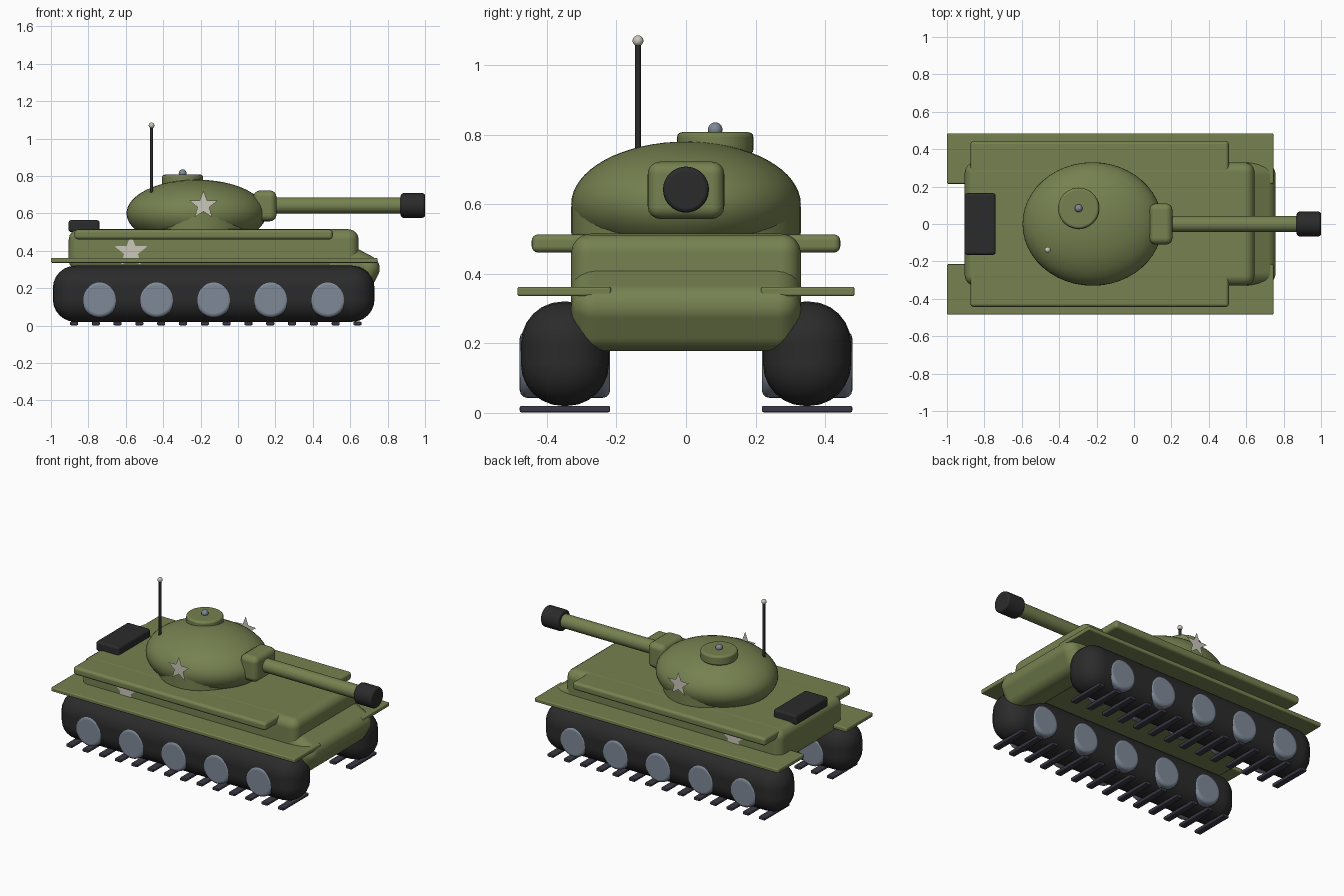
import bpy, bmesh, math
from mathutils import Matrix, Vector

if "Cube" in bpy.data.objects:
    bpy.data.objects.remove(bpy.data.objects["Cube"])


def material(name, rgb):
    m = bpy.data.materials.new(name)
    m.diffuse_color = (*rgb, 1)
    m.use_nodes = True
    m.node_tree.nodes["Principled BSDF"].inputs["Base Color"].default_value = m.diffuse_color
    return m


GREEN = material("olive green", (0.18, 0.22, 0.08))
BLACK = material("rubber black", (0.024, 0.024, 0.024))
STEEL = material("blue grey steel", (0.21, 0.25, 0.31))
TREAD = material("dark tread", (0.042, 0.040, 0.058))
CREAM = material("pale cream", (0.60, 0.57, 0.50))


def finish(name, bm, mat, loc, rot=(0, 0, 0), bevel=0.0, segments=4):
    mesh = bpy.data.meshes.new(name)
    bm.to_mesh(mesh)
    bm.free()
    mesh.materials.append(mat)
    ob = bpy.data.objects.new(name, mesh)
    bpy.context.collection.objects.link(ob)
    ob.location = loc
    ob.rotation_euler = rot
    bpy.ops.object.select_all(action='DESELECT')
    ob.select_set(True)
    bpy.context.view_layer.objects.active = ob
    if bevel:
        mesh.shade_smooth()
        mod = ob.modifiers.new("rounding", 'BEVEL')
        mod.width = bevel
        mod.segments = segments
        mod.limit_method = 'ANGLE'
        mod.angle_limit = math.radians(30)
        mod.harden_normals = True
    else:
        bpy.ops.object.shade_smooth_by_angle(angle=math.radians(35))
    return ob


def box(name, mat, loc, size, bevel=0.0, rot=(0, 0, 0), segments=4):
    bm = bmesh.new()
    bmesh.ops.create_cube(bm, size=1, matrix=Matrix.Diagonal((*size, 1)))
    return finish(name, bm, mat, loc, rot, bevel, segments)


def cylinder(name, mat, loc, radius, depth, axis='Z', bevel=0.0, scale=(1, 1, 1)):
    bm = bmesh.new()
    turn = {'X': Matrix.Rotation(math.pi / 2, 4, 'Y'),
            'Y': Matrix.Rotation(math.pi / 2, 4, 'X'),
            'Z': Matrix.Identity(4)}[axis]
    bmesh.ops.create_cone(bm, cap_ends=True, segments=40, radius1=radius,
                          radius2=radius, depth=depth,
                          matrix=Matrix.Diagonal((*scale, 1)) @ turn)
    return finish(name, bm, mat, loc, bevel=bevel, segments=3)


def ball(name, mat, loc, radii, u=24, v=16):
    bm = bmesh.new()
    bmesh.ops.create_uvsphere(bm, u_segments=u, v_segments=v, radius=1,
                              matrix=Matrix.Diagonal((*radii, 1)))
    return finish(name, bm, mat, loc)


def star(name, loc, radius, side):
    # paper-thin five-pointed marking, facing outwards
    bm = bmesh.new()
    ring = []
    for i in range(10):
        a = math.pi / 2 + i * math.pi / 5
        r = radius if i % 2 == 0 else radius * 0.42
        ring.append(bm.verts.new((r * math.cos(a), 0, r * math.sin(a))))
    face = bm.faces.new(ring)
    face.normal_update()
    if face.normal.dot(Vector((0, side, 0))) < 0:
        face.normal_flip()
    return finish(name, bm, CREAM, loc)


# hull and sloped nose
box("hull", GREEN, (-0.13, 0, 0.405), (1.55, 0.66, 0.22), 0.055)
box("nose_plate", GREEN, (0.60, 0, 0.315), (0.305, 0.66, 0.206), 0.07,
    rot=(0, math.radians(28), 0), segments=5)
box("engine_cover", BLACK, (-0.823, 0, 0.532), (0.166, 0.33, 0.064), 0.015)

# running gear on both sides
for side, label in ((-1, "right"), (1, "left")):
    y = side * 0.348
    box(f"track_{label}", BLACK, (-0.13, y, 0.17), (1.72, 0.253, 0.30), 0.12, segments=6)
    box(f"fender_{label}", GREEN, (-0.127, side * 0.35, 0.349), (1.746, 0.27, 0.027), 0.007, segments=2)
    box(f"sponson_{label}", GREEN, (-0.184, side * 0.322, 0.487), (1.382, 0.243, 0.052), 0.018)
    for i in range(5):
        cylinder(f"wheel_{label}_{i + 1}", STEEL, (-0.74 + i * 0.305, y, 0.14),
                 0.097, 0.26, 'Y', 0.022)
    for i in range(14):
        box(f"tread_{label}_{i + 1}", TREAD, (-0.877 + i * 0.1166, y, 0.011),
            (0.043, 0.26, 0.019), 0.005, segments=2)
    star(f"hull_star_{label}", (-0.572, side * 0.334, 0.395), 0.093, side)
    star(f"turret_star_{label}", (-0.185, side * 0.342, 0.643), 0.079, side)

# turret
ball("turret_dome", GREEN, (-0.222, 0, 0.60), (0.374, 0.33, 0.18), 48, 32)
cylinder("turret_base", GREEN, (-0.205, 0, 0.555), 0.33, 0.10, bevel=0.012,
         scale=(0.865, 1, 1))
cylinder("hatch", GREEN, (-0.296, 0.084, 0.775), 0.11, 0.064, bevel=0.015)
ball("hatch_knob", STEEL, (-0.296, 0.084, 0.814), (0.021, 0.021, 0.021))

# gun
box("gun_mantlet", GREEN, (0.144, 0, 0.64), (0.124, 0.22, 0.165), 0.036)
cylinder("gun_barrel", GREEN, (0.51, 0, 0.642), 0.043, 0.78, 'X')
cylinder("muzzle", BLACK, (0.935, 0, 0.642), 0.066, 0.13, 'X', 0.014)

# antenna
cylinder("antenna", BLACK, (-0.462, -0.138, 0.87), 0.008, 0.40)
ball("antenna_tip", CREAM, (-0.462, -0.138, 1.07), (0.0155, 0.0155, 0.0155))
